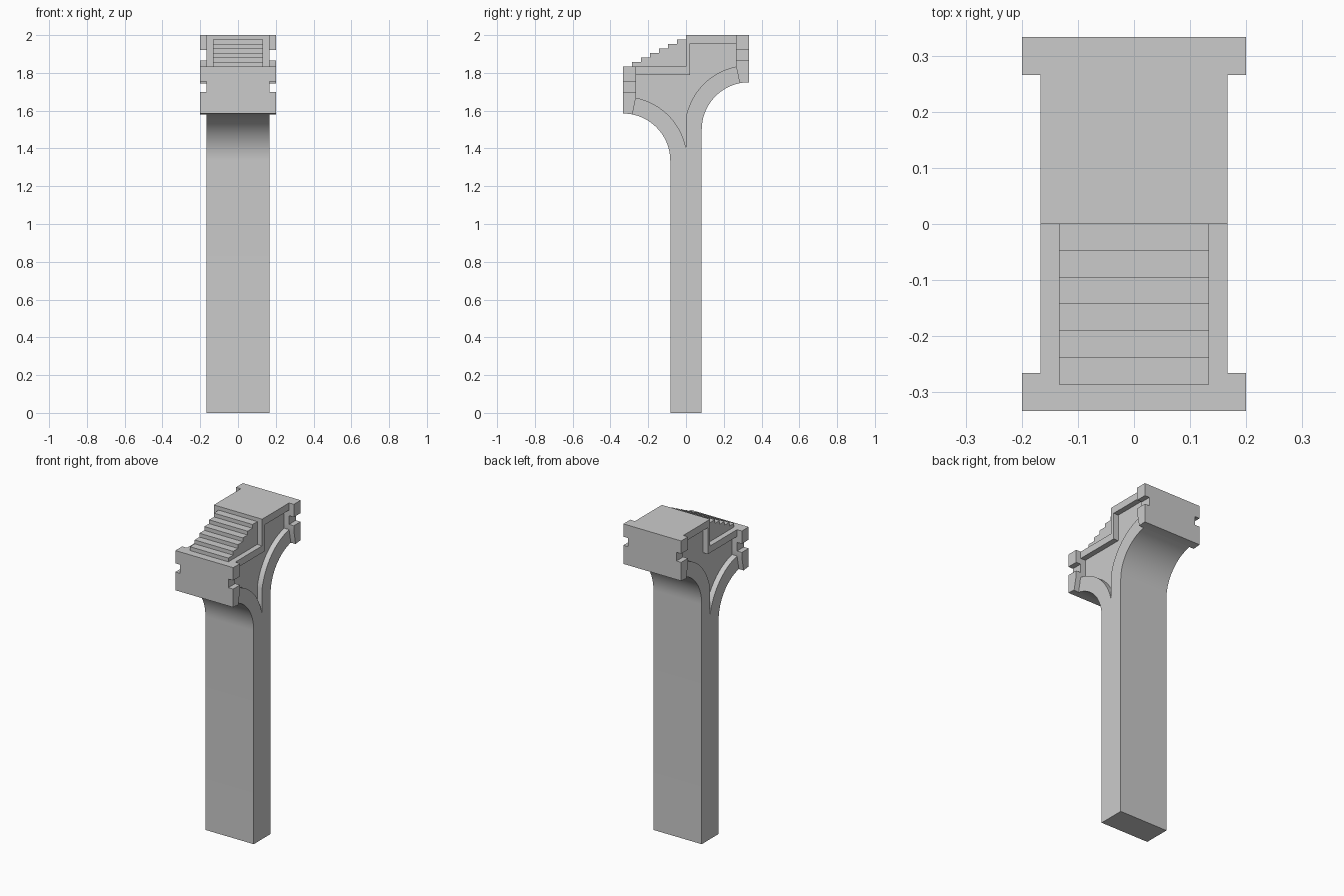
import bpy, bmesh, math

if "Cube" in bpy.data.objects:
    bpy.data.objects.remove(bpy.data.objects["Cube"])

HALF_W, EAR_W, OUT = 0.167, 0.2, 0.3333   # body half width, cap half width, half depth
R, R_IN = 0.25, 0.34                      # bracket arc and inner rim arc
CUT = math.acos(0.0675 / R_IN)            # radial line where the caps begin
START = math.acos(OUT / R_IN)             # inner rim arc starts at y = 0
CAP_Y = OUT - 0.0675
TOP = {-1: 1.8333, 1: 2.0}                # top height of front / back half
CEN = {-1: 1.335, 1: 1.5}                 # arc centre height of front / back half


def arc(s, r, a0, a1, n=16):
    pts = []
    for i in range(n + 1):
        a = a0 + (a1 - a0) * i / n
        pts.append((s * (OUT - r * math.cos(a)), CEN[s] + r * math.sin(a)))
    return pts


def prisms(name, parts):
    """Extrude (y, z) profiles along x; parts = [(profile, x0, x1), ...]"""
    bm = bmesh.new()
    for prof, x0, x1 in parts:
        a = [bm.verts.new((x0, y, z)) for y, z in prof]
        b = [bm.verts.new((x1, y, z)) for y, z in prof]
        bm.faces.new(a)
        bm.faces.new(b[::-1])
        for i in range(len(prof)):
            j = (i + 1) % len(prof)
            bm.faces.new((a[j], a[i], b[i], b[j]))
    bmesh.ops.recalc_face_normals(bm, faces=bm.faces)
    me = bpy.data.meshes.new(name)
    bm.to_mesh(me)
    bm.free()
    ob = bpy.data.objects.new(name, me)
    bpy.context.collection.objects.link(ob)
    return ob


def activate(ob):
    bpy.ops.object.select_all(action='DESELECT')
    ob.select_set(True)
    bpy.context.view_layer.objects.active = ob


def carve(ob, prof, x0, x1):
    """Cut the profile out of both sides of the object."""
    cutter = prisms("cutter", [(prof, x0, x1), (prof, -x1, -x0)])
    cutter.hide_render = True
    m = ob.modifiers.new("carve", 'BOOLEAN')
    m.operation, m.solver, m.object = 'DIFFERENCE', 'EXACT', cutter
    activate(ob)
    bpy.ops.object.modifier_apply(modifier=m.name)
    bpy.data.objects.remove(cutter)


# Column and stepped bracket head
inner_f = arc(-1, R_IN, CUT, START)
inner_b = arc(1, R_IN, START, CUT)
profile = ([(-0.0833, 0), (0.0833, 0)] + arc(1, R, 0, CUT)
           + [inner_b[-1], (CAP_Y, TOP[1]), (0, TOP[1]), (0, TOP[-1]),
              (-CAP_Y, TOP[-1]), inner_f[0]] + arc(-1, R, CUT, 0))
body = prisms("column_and_bracket", [(profile, -HALF_W, HALF_W)])

# Recessed side panels, open toward the end caps
recess = (inner_b + [(0.3, inner_b[-1][1]), (0.3, 1.955), (0.022, 1.955),
                     (0.022, 1.79), (-0.3, 1.79), (-0.3, inner_f[0][1])] + inner_f)
carve(body, recess, 0.1333, 0.25)
activate(body)
bpy.ops.object.shade_smooth_by_angle()

# End caps with side notches
for s, name in ((-1, "front_cap"), (1, "back_cap")):
    y_in = s * CAP_Y
    prof = arc(s, R, CUT, math.pi / 2, 3) + [
        (s * OUT, TOP[s]), (y_in, TOP[s]), arc(s, R_IN, CUT, CUT, 1)[0]]
    cap = prisms(name, [(prof, -EAR_W, EAR_W)])
    z0, z1 = TOP[s] - 0.134, TOP[s] - 0.08
    carve(cap, [(s * 0.2, z0), (s * 0.4, z0), (s * 0.4, z1), (s * 0.2, z1)], HALF_W, 0.25)
    activate(cap)
    bpy.ops.object.shade_smooth_by_angle()

# Staircase between the two levels
run, rise = OUT / 7, (TOP[1] - TOP[-1]) / 7
stairs = [(0.02, 1.82), (-6 * run, 1.82)]
for i in range(1, 7):
    z = TOP[-1] + i * rise
    stairs += [(-(7 - i) * run, z), (-(6 - i) * run if i < 6 else 0.02, z)]
prisms("stairs", [(stairs, -0.1333, 0.1333)])
